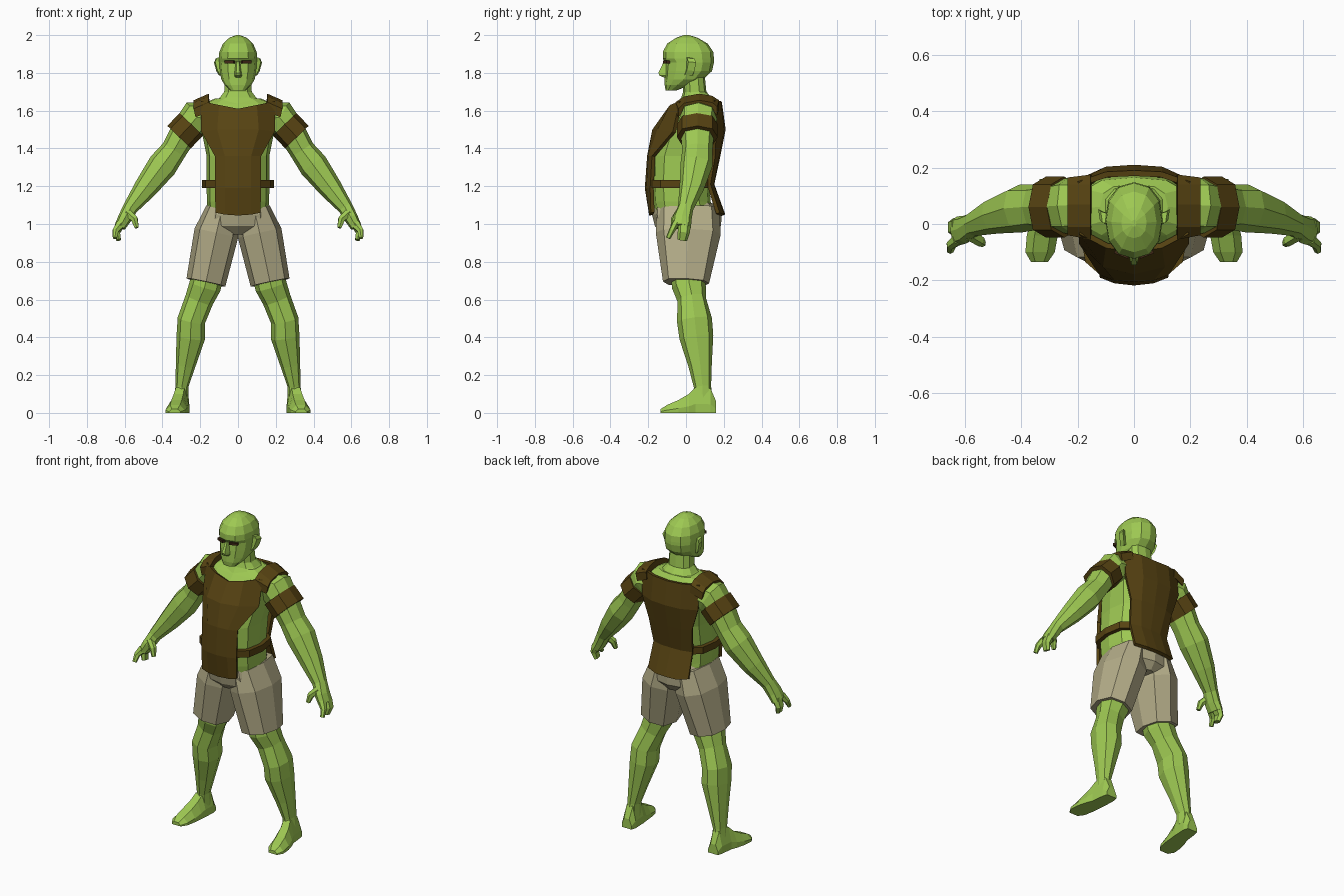
import bpy, bmesh, math
from mathutils import Vector, Matrix


def material(name, rgb):
    m = bpy.data.materials.new(name)
    m.diffuse_color = (*rgb, 1)
    return m


SKIN = material("green skin", (0.34, 0.58, 0.085))
LEATHER = material("brown leather", (0.095, 0.056, 0.006))
CLOTH = material("beige cloth", (0.46, 0.42, 0.25))
DARK = material("dark brow", (0.05, 0.02, 0.008))


def finish(name, bm, mat, mirror=False):
    bmesh.ops.recalc_face_normals(bm, faces=bm.faces)
    me = bpy.data.meshes.new(name)
    bm.to_mesh(me)
    bm.free()
    me.materials.append(mat)
    ob = bpy.data.objects.new(name, me)
    bpy.context.collection.objects.link(ob)
    if mirror:
        ob.modifiers.new("mirror", 'MIRROR')
    return ob


def loft(name, rings, mat, mirror=False):
    """Skin a stack of equal-sized rings and cap both ends."""
    bm = bmesh.new()
    vs = [[bm.verts.new(p) for p in r] for r in rings]
    n = len(vs[0])
    for a, b in zip(vs, vs[1:]):
        for i in range(n):
            j = (i + 1) % n
            bm.faces.new((a[i], a[j], b[j], b[i]))
    bm.faces.new(vs[0])
    bm.faces.new(vs[-1])
    return finish(name, bm, mat, mirror)


def oval(n, power):
    """Rounded outline with a corner at the front."""
    pts = []
    for i in range(n):
        a = 2 * math.pi * i / n - math.pi / 2
        c, s = round(math.cos(a), 6), round(math.sin(a), 6)
        pts.append((math.copysign(abs(c) ** power, c), math.copysign(abs(s) ** power, s)))
    return pts


def stack(name, rows, mat, n=10, power=0.8):
    """Level rings: z, half width, front y, back y."""
    loft(name, [[(c * rx, (f + b) / 2 + s * (b - f) / 2, z) for c, s in oval(n, power)]
                for z, rx, f, b in rows], mat)


def tube(name, stations, mat, n=8, power=0.85):
    """Limb along a path: x, y, z, half width, half depth."""
    pts = [Vector(s[:3]) for s in stations]
    rings = []
    for i, s in enumerate(stations):
        t = (pts[min(i + 1, len(pts) - 1)] - pts[max(i - 1, 0)]).normalized()
        u = (Vector((0, 1, 0)) - t * t.y).normalized()
        v = t.cross(u)
        rings.append([pts[i] + v * c * s[3] + u * d * s[4] for c, d in oval(n, power)])
    loft(name, rings, mat, True)


def panel(name, rows, mat, thickness):
    """Symmetric sheet from half rows (centre, middle, edge), thickened inward."""
    bm = bmesh.new()
    vs = [[bm.verts.new((x * sx, y, z)) for x, y, z, sx in
           [(*p, -1) for p in r[:0:-1]] + [(*p, 1) for p in r]] for r in rows]
    for a, b in zip(vs, vs[1:]):
        for i in range(len(a) - 1):
            bm.faces.new((a[i], a[i + 1], b[i + 1], b[i]))
    ob = finish(name, bm, mat)
    if (ob.data.polygons[0].normal.y > 0) != (rows[1][0][1] > 0):
        ob.data.flip_normals()
    mod = ob.modifiers.new("thickness", 'SOLIDIFY')
    mod.thickness, mod.offset = thickness, -1


# head and neck
stack("head", [(1.707, .042, -.108, -.05), (1.735, .07, -.113, .02), (1.765, .088, -.113, .09),
               (1.81, .098, -.112, .138), (1.855, .102, -.108, .148), (1.875, .102, -.123, .148),
               (1.91, .099, -.123, .145), (1.955, .08, -.10, .115), (1.987, .045, -.05, .06),
               (2.0, .008, -.01, .015)], SKIN, 12, .9)
stack("neck", [(1.62, .16, -.06, .16), (1.67, .10, -.025, .135), (1.70, .076, -.015, .108),
               (1.78, .072, -.02, .10)], SKIN, 10)

# nose, ears and brows
loft("nose", [[(-w, -.10, z), (-w * .5, y, z), (w * .5, y, z), (w, -.10, z)]
              for z, w, y in [(1.86, .012, -.118), (1.80, .02, -.146), (1.785, .022, -.14),
                              (1.775, .018, -.115)]], SKIN)
loft("ear", [[(.09, .0, z0 + .01), (.09, .035, z0), (x, .045 + k, z0), (x - .006, .005 + k, z0 + .004)]
             for z0, x, k in [(1.785, .10, -.012), (1.81, .115, 0), (1.855, .127, .008),
                              (1.875, .118, .0)]], SKIN, True)
bm = bmesh.new()
bmesh.ops.create_cube(bm, size=1, matrix=Matrix.Translation((.043, -.104, 1.858))
                      @ Matrix.Rotation(math.radians(22), 4, 'Z')
                      @ Matrix.Diagonal((.052, .02, .014, 1)))
finish("brow", bm, DARK, True)

# torso
stack("torso", [(1.03, .155, -.165, .15), (1.12, .165, -.175, .13), (1.21, .166, -.18, .125),
                (1.36, .166, -.178, .15), (1.48, .19, -.14, .175), (1.58, .20, -.10, .175),
                (1.635, .19, -.05, .165), (1.665, .12, -.02, .14)], SKIN, 12, .72)

# vest front and back
panel("vest_front", [
    [(0, -.10, 1.61), (.10, -.085, 1.63), (.195, -.035, 1.65)],
    [(0, -.178, 1.50), (.11, -.152, 1.50), (.195, -.07, 1.49)],
    [(0, -.206, 1.36), (.07, -.20, 1.36), (.123, -.18, 1.36)],
    [(0, -.218, 1.19), (.07, -.21, 1.19), (.121, -.19, 1.19)],
    [(0, -.195, 1.045), (.07, -.194, 1.05), (.12, -.186, 1.06)]], LEATHER, .02)
panel("vest_back", [
    [(0, .19, 1.645), (.10, .185, 1.65), (.20, .15, 1.655)],
    [(0, .21, 1.50), (.10, .203, 1.50), (.195, .16, 1.50)],
    [(0, .182, 1.36), (.09, .176, 1.36), (.15, .155, 1.36)],
    [(0, .15, 1.21), (.07, .148, 1.21), (.135, .13, 1.21)],
    [(0, .208, 1.05), (.07, .203, 1.05), (.14, .178, 1.06)]], LEATHER, .02)

# shoulder straps and waist belt
loft("strap", [[(.155, y, z), (.235, y + k, z - .035), (.225, y + k, z - .08), (.15, y, z - .05)]
               for y, z, k in [(-.055, 1.645, .015), (-.01, 1.675, 0), (.07, 1.69, 0),
                               (.14, 1.678, 0), (.175, 1.655, -.01)]], LEATHER, True)
stack("belt", [(1.19, .19, -.195, .14), (1.232, .19, -.195, .14)], LEATHER, 12, .65)

# arms, bands and hands
tube("arm", [(.15, .07, 1.57, .08, .085), (.225, .065, 1.56, .095, .10), (.28, .06, 1.495, .075, .09),
             (.34, .06, 1.39, .068, .08), (.40, .055, 1.31, .078, .085), (.49, .03, 1.19, .062, .065),
             (.57, -.002, 1.085, .04, .042), (.60, -.02, 1.03, .036, .05),
             (.625, -.025, .985, .03, .052)], SKIN)
tube("arm_band", [(.247, .06, 1.528, .086, .108), (.312, .06, 1.46, .086, .108)], LEATHER)
tube("fingers", [(.622, -.008, 1.0, .028, .034), (.642, -.012, .955, .02, .032),
                 (.632, -.02, .915, .014, .026)], SKIN, 6)
tube("index_finger", [(.622, -.055, 1.0, .026, .02), (.648, -.075, .965, .018, .016),
                      (.652, -.095, .925, .012, .012)], SKIN, 6)
tube("thumb", [(.585, -.035, 1.06, .024, .024), (.548, -.06, 1.025, .02, .02),
               (.536, -.07, .98, .012, .012)], SKIN, 6)

# shorts
stack("shorts_waist", [(.945, .10, -.12, .15), (.99, .19, -.165, .185), (1.05, .175, -.18, .19),
                       (1.11, .152, -.17, .14)], CLOTH, 10, .75)
tube("shorts_leg", [(.085, .01, 1.08, .085, .165), (.115, .012, .95, .118, .172),
                    (.17, 0, .69, .105, .122)], CLOTH, 8, .8)

# legs and feet
tube("leg", [(.15, .01, .78, .085, .09), (.175, .015, .67, .085, .09), (.205, .03, .60, .076, .076),
             (.247, .045, .49, .074, .093), (.25, .055, .40, .076, .09), (.278, .075, .25, .052, .062),
             (.297, .087, .14, .034, .046), (.30, .09, .06, .04, .05)], SKIN)
loft("foot", [[(cx - w, y, 0), (cx - w, y, h * .35), (cx - w * .5, y, h), (cx + w * .5, y, h),
               (cx + w, y, h * .35), (cx + w, y, 0)]
              for y, cx, w, h in [(-.135, .335, .03, .02), (-.10, .333, .052, .042),
                                  (-.04, .325, .055, .068), (.015, .315, .05, .10),
                                  (.05, .306, .045, .135), (.13, .30, .042, .13),
                                  (.16, .30, .034, .06)]], SKIN, True)
